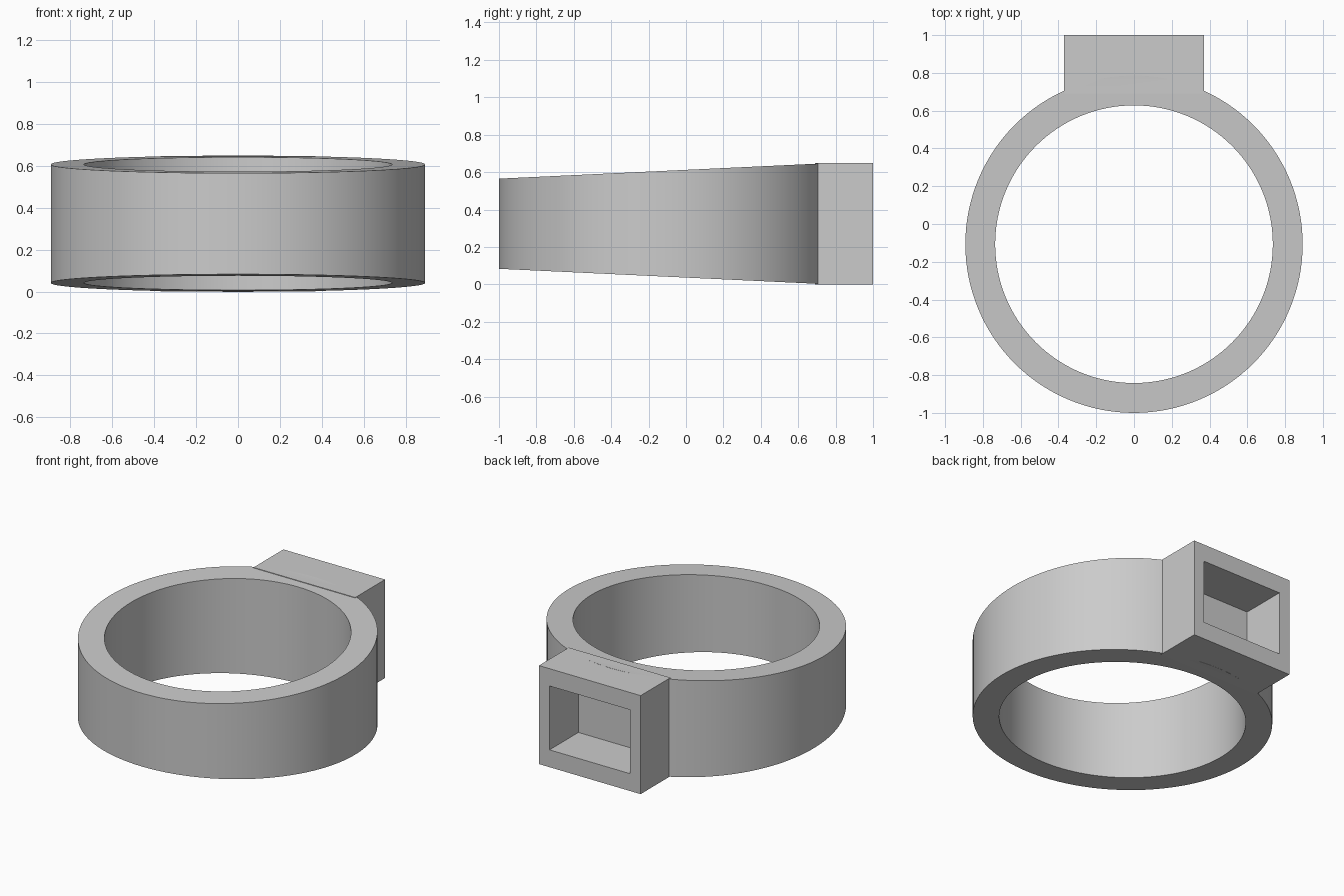
import bpy, bmesh
from math import radians
from mathutils import Matrix

cube = bpy.data.objects.get("Cube")
if cube:
    bpy.data.objects.remove(cube, do_unlink=True)

metal = bpy.data.materials.new("light_grey")
metal.use_nodes = True
GREY = (0.6, 0.6, 0.6, 1)
metal.diffuse_color = GREY
metal.node_tree.nodes["Principled BSDF"].inputs["Base Color"].default_value = GREY

MID_Z = 0.324
CENTRE_Y = -0.107


def finish(name, bm):
    bmesh.ops.recalc_face_normals(bm, faces=bm.faces)
    mesh = bpy.data.meshes.new(name)
    bm.to_mesh(mesh)
    bm.free()
    mesh.materials.append(metal)
    ob = bpy.data.objects.new(name, mesh)
    bpy.context.collection.objects.link(ob)
    return ob


def box(name, half_x, y0, y1, half_z):
    bm = bmesh.new()
    size = Matrix.Diagonal((2 * half_x, y1 - y0, 2 * half_z, 1))
    place = Matrix.Translation((0, (y0 + y1) / 2, MID_Z))
    bmesh.ops.create_cube(bm, size=1, matrix=place @ size)
    return finish(name, bm)


def tapered_tube(name, outer, inner, segments):
    """Ring whose height grows evenly from front to back."""
    bm = bmesh.new()
    loops = []
    for radius, side in ((outer, 1), (outer, -1), (inner, -1), (inner, 1)):
        verts = bmesh.ops.create_circle(bm, segments=segments, radius=radius)["verts"]
        for v in verts:
            v.co.y += CENTRE_Y
            v.co.z = MID_Z + side * (0.241 + 0.047 * (v.co.y + 1))
        loops.append(verts)
    for a, b in zip(loops, loops[1:] + loops[:1]):
        for i in range(segments):
            j = (i + 1) % segments
            bm.faces.new((a[i], a[j], b[j], b[i]))
    return finish(name, bm)


def boolean(target, tool, operation):
    mod = target.modifiers.new(operation.lower(), "BOOLEAN")
    mod.object = tool
    mod.operation = operation
    mod.solver = "EXACT"
    bpy.context.view_layer.objects.active = target
    bpy.ops.object.modifier_apply(modifier=mod.name)
    bpy.data.objects.remove(tool, do_unlink=True)


# Band joined to the block at the back
band = tapered_tube("ring_band", 0.893, 0.735, 128)
boolean(band, box("setting_block", 0.37, 0.69, 1.0, MID_Z), "UNION")

# Rectangular pocket sunk into the back face
boolean(band, box("pocket_cutter", 0.293, 0.70, 1.1, 0.21), "DIFFERENCE")

# Smooth curved walls, crisp edges
bpy.ops.object.select_all(action="DESELECT")
band.select_set(True)
bpy.context.view_layer.objects.active = band
bpy.ops.object.shade_smooth_by_angle(angle=radians(30))
